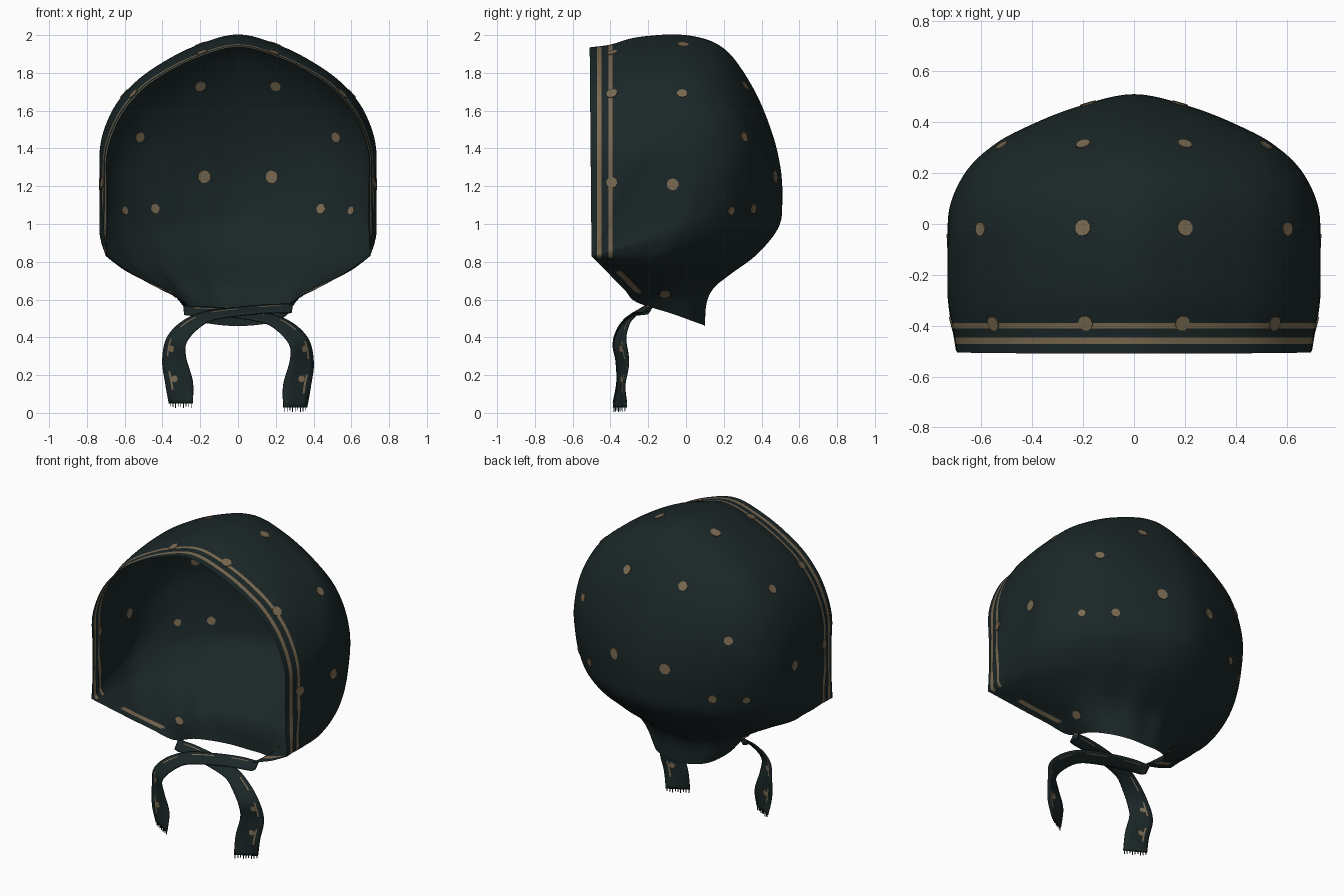
import bpy, bmesh, math
from mathutils import Vector
from mathutils.bvhtree import BVHTree

if "Cube" in bpy.data.objects:
    bpy.data.objects.remove(bpy.data.objects["Cube"])


def material(name, rgb):
    m = bpy.data.materials.new(name)
    m.use_nodes = True
    m.diffuse_color = (*rgb, 1)
    m.node_tree.nodes["Principled BSDF"].inputs["Base Color"].default_value = (*rgb, 1)
    return m


CLOTH = material("dark teal cloth", (0.011, 0.020, 0.0205))
TAN = material("tan print", (0.195, 0.145, 0.083))


def finish(name, bm, angle=60):
    mesh = bpy.data.meshes.new(name)
    bm.to_mesh(mesh)
    bm.free()
    mesh.materials.append(CLOTH)
    mesh.materials.append(TAN)
    ob = bpy.data.objects.new(name, mesh)
    bpy.context.collection.objects.link(ob)
    bpy.ops.object.select_all(action="DESELECT")
    ob.select_set(True)
    bpy.context.view_layer.objects.active = ob
    bpy.ops.object.shade_smooth_by_angle(angle=math.radians(angle))
    return ob


def smooth(points, steps):
    """Catmull-Rom curve through the points."""
    pts = [Vector(p) for p in points]
    pts = [2 * pts[0] - pts[1]] + pts + [2 * pts[-1] - pts[-2]]
    out = []
    for a, b, c, d in zip(pts, pts[1:], pts[2:], pts[3:]):
        for i in range(steps):
            t = i / steps
            out.append(b + (c - a) * t / 2 + (2 * a - 5 * b + 4 * c - d) * t * t / 2
                       + (3 * b - a - 3 * c + d) * t ** 3 / 2)
    return out + [pts[-2]]


def add_grid(bm, rows):
    verts = [[bm.verts.new(p) for p in row] for row in rows]
    faces = []
    for r0, r1 in zip(verts, verts[1:]):
        faces.append([bm.faces.new((r0[i], r0[i + 1], r1[i + 1], r1[i]))
                      for i in range(len(r0) - 1)])
    return faces


# Bonnet: arches fanned around the line joining its two front corners
CORNER = Vector((0, -0.5, 0.83))
SPINE = [(-.51, 1.935), (-.4, 1.95), (-.25, 1.99), (0, 2), (.2, 1.93), (.35, 1.73),
         (.45, 1.5), (.5, 1.3), (.51, 1.12), (.49, .98), (.38, .84), (.25, .74),
         (.15, .66), (.11, .58), (.1, .46)]
GATHER = [0] * 9 + [.07, .18, .36, .56, .78, 1]
# half width, share of the arch height
ARCH = [(.7, 0), (.712, .145), (.727, .32), (.727, .49), (.66, .655), (.55, .78),
        (.42, .865), (.23, .948), (0, 1)]
# half width, share of height, extra fan angle in degrees
NECK = [(.7, 0, 14), (.6, .13, 14), (.5, .255, 14), (.4, .36, 14), (.28, .485, 14),
        (.265, .74, 4), (.2, .91, 1), (.1, .985, 0), (0, 1, 0)]

control = []
for (sy, sz), w in zip(SPINE, GATHER):
    dy, dz = sy - CORNER.y, sz - CORNER.z
    reach, fan = math.hypot(dy, dz), math.atan2(dy, dz)
    hem = max(0, 1 - max(fan, 0) / 0.4)
    # fuller above the back of the head, slacker below it
    turn_in = math.degrees(fan)
    full = math.sin(math.radians(4 * (turn_in - 25))) if 25 < turn_in < 115 else 0
    full *= 0.11 if full > 0 else 0.05
    half = []
    for (ax, ar), (nx, nr, turn) in zip(ARCH, NECK):
        x = ax * (1 - w) + nx * w
        x *= 1 - 0.05 * hem * min(1, ar * 4)
        ar += full * 4 * ar * (1 - ar)
        r = reach * (ar * (1 - w) + nr * w)
        a = fan + math.radians(turn) * w
        half.append(Vector((x, CORNER.y + r * math.sin(a), CORNER.z + r * math.cos(a))))
    left = [Vector((-p.x, p.y, p.z)) for p in half[:-1]]
    control.append(left + half[::-1])

wide = [smooth(row, 6) for row in control]
columns = [smooth(col, 6) for col in zip(*wide)]
rows = [list(r) for r in zip(*columns)]
# soft pleats gathered towards the neck
for j, row in enumerate(rows):
    v = j / (len(rows) - 1)
    depth = 0.008 * max(0, min(1, (v - 0.62) * 5)) * min(1, (1 - v) * 8)
    for i, p in enumerate(row):
        u = i / (len(row) - 1)
        out = Vector((p.x, p.y + 0.1, 0)).normalized()
        p += out * depth * math.sin(u * math.pi) * math.cos(u * math.pi * 22)

bm = bmesh.new()
add_grid(bm, rows)
bmesh.ops.remove_doubles(bm, verts=bm.verts, dist=0.0005)
bmesh.ops.recalc_face_normals(bm, faces=bm.faces)
if sum(f.normal.dot(f.calc_center_median() - Vector((0, 0, 1.2))) for f in bm.faces) < 0:
    bmesh.ops.reverse_faces(bm, faces=bm.faces)
surface = BVHTree.FromBMesh(bm)

# printed border stripes, cut into the cloth
STRIPES = [(-.472, -.447), (-.41, -.39)]
UNDER = Vector((0, .72, .69))
UNDER_BAND = (.035, .06)


def cut(point, normal):
    bmesh.ops.bisect_plane(bm, geom=bm.verts[:] + bm.edges[:] + bm.faces[:],
                           plane_co=point, plane_no=normal, dist=1e-5)


for band in STRIPES:
    for y in band:
        cut((0, y, 0), (0, 1, 0))
for d in UNDER_BAND:
    cut(CORNER + UNDER * d, UNDER)
for f in bm.faces:
    c = f.calc_center_median()
    d = (c - CORNER).dot(UNDER)
    border = c.z > 0.82 and any(a < c.y < b for a, b in STRIPES)
    hem = c.z < 0.8 and 0.36 < abs(c.x) < 0.58 and UNDER_BAND[0] < d < UNDER_BAND[1]
    f.material_index = int(border or hem)
finish("bonnet", bm)

# Printed dots: thin plates through the cloth, each found by a ray from inside
BACK, SIDE, UP = Vector((0, 1, 0)), Vector((1, 0, 0)), Vector((0, 0, 1))
DOTS = [((.2, -.4, 1.73), BACK, .029), ((.52, -.3, 1.46), BACK, .027),
        ((.18, -.4, 1.25), BACK, .034), ((.44, -.3, 1.08), BACK, .026),
        ((.6, -.2, 1.07), BACK, .022), ((0, -.02, 1.69), SIDE, .028),
        ((0, -.07, 1.21), SIDE, .032), ((0, -.11, .63), SIDE, .028),
        ((.2, -.015, 1.2), UP, .032), ((0, -.392, 1.69), SIDE, .03),
        ((0, -.392, 1.22), SIDE, .03), ((.19, -.39, 1.2), UP, .03)]


def add_dot(bm, place, normal, radius):
    m = normal.to_track_quat("Z", "Y").to_matrix().to_4x4()
    m.translation = place
    bmesh.ops.create_cone(bm, cap_ends=True, segments=10, radius1=radius,
                          radius2=radius, depth=0.009, matrix=m)


bm = bmesh.new()
for start, ray, radius in DOTS:
    for s in (1, -1):
        flip = Vector((s, 1, 1))
        place, normal, _, _ = surface.ray_cast(Vector(start) * flip, ray * flip)
        if place:
            add_dot(bm, place, normal, radius)
for f in bm.faces:
    f.material_index = 1
finish("printed_dots", bm, 30)

# Ties: flat ribbons crossing under the chin, given by inner and outer edges
INNER = [(.27, -.2, .535), (.275, -.25, .53), (.16, -.275, .53), (0, -.3, .515),
         (-.14, -.33, .49), (-.22, -.365, .44), (-.275, -.385, .37), (-.275, -.37, .29),
         (-.24, -.365, .17), (-.24, -.385, .055)]
OUTER = [(.265, -.18, .57), (.28, -.2, .575), (.16, -.205, .572), (0, -.225, .558),
         (-.17, -.26, .535), (-.29, -.3, .487), (-.375, -.32, .4), (-.4, -.305, .28),
         (-.385, -.325, .16), (-.365, -.315, .055)]


def add_tie(name, s, lift, drop):
    def edge(points):
        k = len(points) - 1
        return smooth([(x * s, y, z + lift - drop * (i / k) ** 4)
                       for i, (x, y, z) in enumerate(points)], 6)
    bm = bmesh.new()
    across = [0, .2, .27, .5, .75, 1]
    rows = [[b.lerp(a, t) for t in across] for a, b in zip(edge(INNER), edge(OUTER))]
    for j, strip in enumerate(add_grid(bm, rows)):
        strip[1].material_index = int(j % 9 < 5)
    bmesh.ops.recalc_face_normals(bm, faces=bm.faces)
    tie = BVHTree.FromBMesh(bm)
    ob = finish(name, bm)
    mod = ob.modifiers.new("thickness", "SOLIDIFY")
    mod.thickness, mod.offset = 0.008, 0

    # dots on the hanging end
    bm = bmesh.new()
    for x, z in ((-.35, .34), (-.335, .18)):
        place, normal, _, _ = tie.ray_cast(Vector((x * s, -1, z)), BACK)
        if place:
            add_dot(bm, place, normal, 0.018)
    for f in bm.faces:
        f.material_index = 1
    finish(name + "_dots", bm, 30)

    # frayed threads at the end
    bm = bmesh.new()
    for i in range(9):
        p = rows[-1][0].lerp(rows[-1][-1], (i + 0.5) / 9)
        length = 0.016 + 0.008 * (i % 3) / 2
        res = bmesh.ops.create_cube(bm, size=1)
        bmesh.ops.scale(bm, vec=(.004, .004, length), verts=res["verts"])
        bmesh.ops.translate(bm, vec=p - Vector((0, 0, length / 2)), verts=res["verts"])
    finish(name + "_fringe", bm, 30)


add_tie("right_tie", 1, 0, 0.004)
add_tie("left_tie", -1, -0.012, 0.015)
